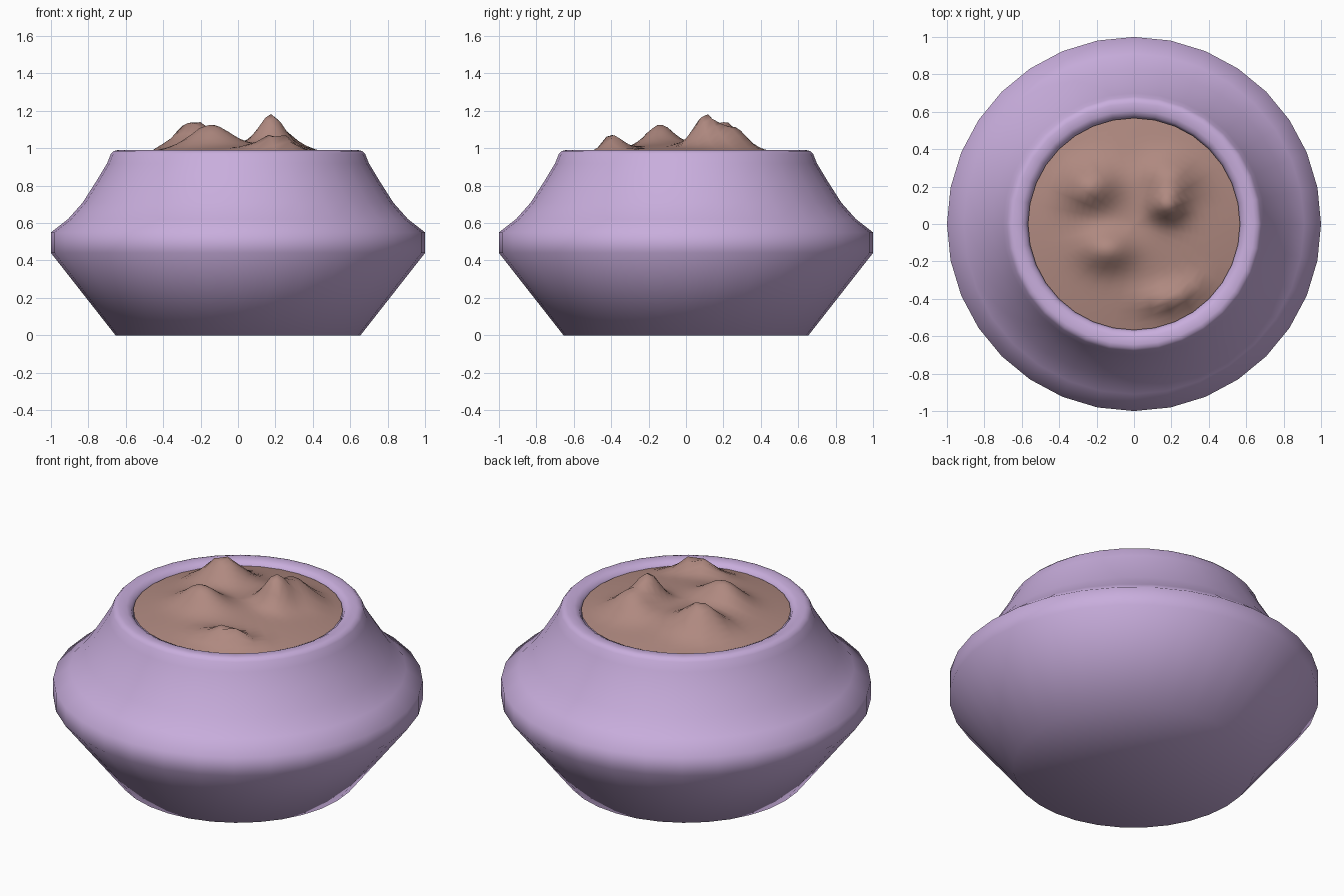
import bpy, bmesh, math

if "Cube" in bpy.data.objects:
    bpy.data.objects.remove(bpy.data.objects["Cube"], do_unlink=True)

SIDES = 32


def material(name, colour):
    mat = bpy.data.materials.new(name)
    mat.use_nodes = True
    mat.diffuse_color = (*colour, 1)
    mat.node_tree.nodes["Principled BSDF"].inputs["Base Color"].default_value = (*colour, 1)
    return mat


def lathe(name, rings, mat, height=None):
    """Spin (radius, z) rings around z; a zero radius makes a pole."""
    bm = bmesh.new()
    loops = []
    for r, z in rings:
        loop = []
        for i in range(SIDES if r > 0 else 1):
            a = math.tau * i / SIDES
            x, y = r * math.cos(a), r * math.sin(a)
            loop.append(bm.verts.new((x, y, height(x, y) if height else z)))
        loops.append(loop)
    for low, high in zip(loops, loops[1:]):
        for i in range(SIDES):
            j = (i + 1) % SIDES
            corners = [low[i % len(low)], low[j % len(low)],
                       high[j % len(high)], high[i % len(high)]]
            bm.faces.new(list(dict.fromkeys(corners)))
    for face in bm.faces:
        face.smooth = True
    mesh = bpy.data.meshes.new(name)
    bm.to_mesh(mesh)
    bm.free()
    mesh.materials.append(mat)
    bpy.context.collection.objects.link(bpy.data.objects.new(name, mesh))


lilac = material("lilac_glaze", (0.58, 0.42, 0.72))
brown = material("brown_soil", (0.43, 0.25, 0.215))

# Pot: closed base, flared belly, rounded rim and inner lip
pot_profile = [
    (0, 0), (0.655, 0), (1.0, 0.44), (1.0, 0.55), (0.91, 0.62), (0.83, 0.71),
    (0.76, 0.82), (0.70, 0.92), (0.68, 0.97), (0.665, 0.985), (0.645, 0.99),
    (0.605, 0.987), (0.58, 0.975), (0.567, 0.95), (0.565, 0.88),
]
lathe("pot", pot_profile, lilac)

# Soil mounds: centre x, y, height, spread in x, spread in y
MOUNDS = [
    (0.18, 0.10, 0.155, 0.09, 0.08),
    (0.20, 0.25, 0.11, 0.13, 0.10),
    (-0.24, 0.20, 0.14, 0.14, 0.11),
    (-0.15, -0.14, 0.11, 0.14, 0.10),
    (0.22, -0.40, 0.095, 0.14, 0.07),
]


def soil_height(x, y):
    fall = max(0, 1 - (x * x + y * y) / 0.57 ** 2)
    z = 0.965 + 0.06 * fall
    for cx, cy, h, sx, sy in MOUNDS:
        z += h * math.exp(-((x - cx) / sx) ** 2 - ((y - cy) / sy) ** 2) * min(1, fall * 3)
    return z


# Soil: lumpy disc filling the mouth
STEPS = 16
soil_rings = [(0.567 * (STEPS - k) / STEPS, 0) for k in range(STEPS + 1)]
lathe("soil", soil_rings, brown, soil_height)
